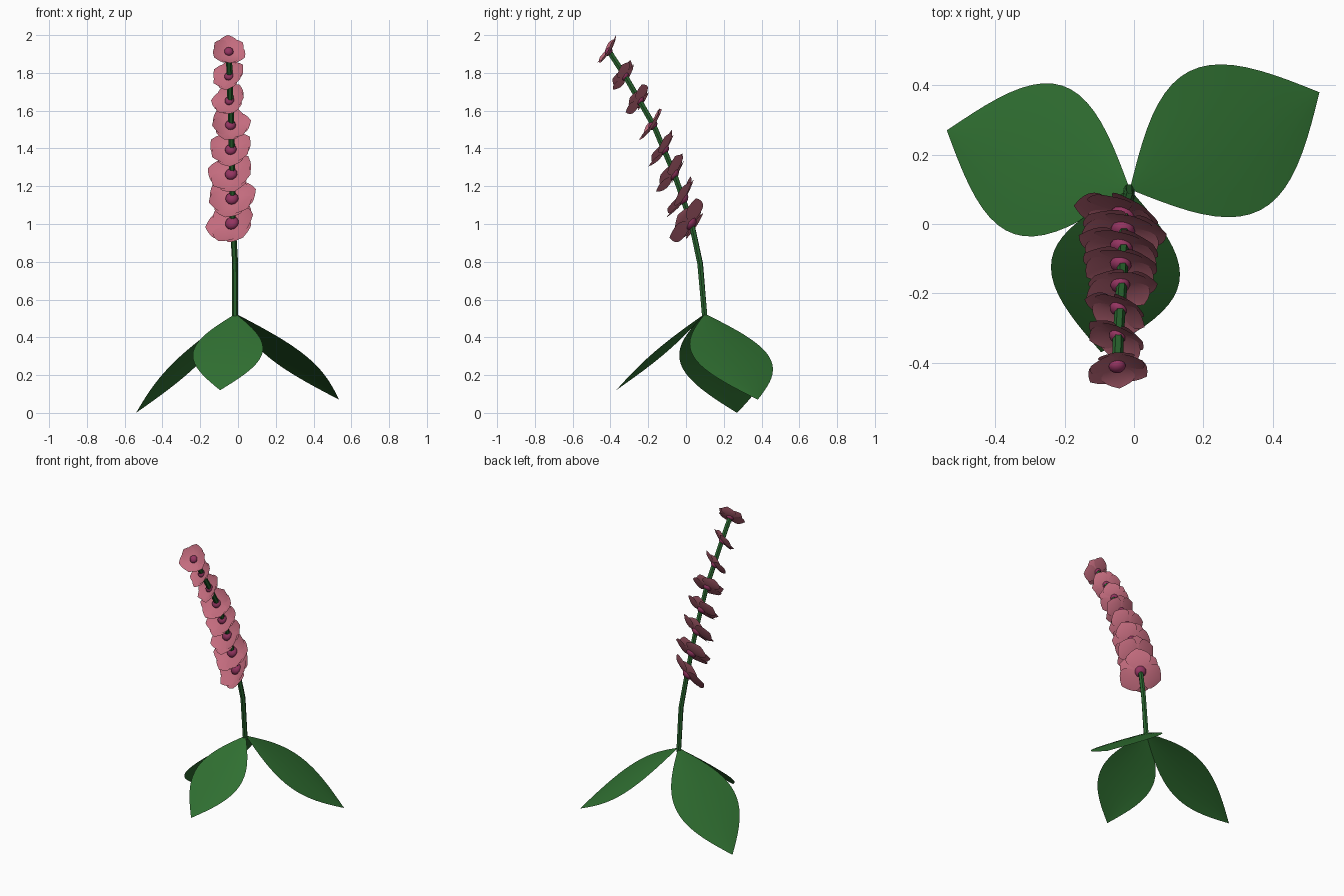
import bpy, bmesh, math
from mathutils import Vector, Matrix

cube = bpy.data.objects.get("Cube")
if cube:
    bpy.data.objects.remove(cube)


def material(name, rgb):
    m = bpy.data.materials.new(name)
    m.use_nodes = True
    m.diffuse_color = (*rgb, 1)
    bsdf = m.node_tree.nodes["Principled BSDF"]
    bsdf.inputs["Base Color"].default_value = (*rgb, 1)
    bsdf.inputs["Roughness"].default_value = 0.8
    return m


LEAF = material("leaf green", (0.03, 0.165, 0.032))
STEM = material("stem green", (0.022, 0.13, 0.028))
PINK = material("petal pink", (0.55, 0.15, 0.21))
MAGENTA = material("flower centre magenta", (0.3, 0.035, 0.12))


def finish(bm, name, mats, smooth=True):
    mesh = bpy.data.meshes.new(name)
    bm.to_mesh(mesh)
    bm.free()
    for m in mats:
        mesh.materials.append(m)
    for p in mesh.polygons:
        p.use_smooth = smooth
    ob = bpy.data.objects.new(name, mesh)
    bpy.context.collection.objects.link(ob)
    return ob


def sheet(bm, point, rows, cols):
    """Grid surface from point(t, s), t in 0..1 and s in -1..1."""
    grid = [[bm.verts.new(point(i / rows, 2 * j / cols - 1)) for j in range(cols + 1)]
            for i in range(rows + 1)]
    for a, b in zip(grid, grid[1:]):
        for j in range(cols):
            bm.faces.new((a[j], b[j], b[j + 1], a[j + 1]))


# Stem: six-sided tube along a bent path
path = [Vector(p) for p in (
    (-0.015, 0.10, 0.50), (-0.015, 0.075, 0.79), (-0.028, 0.03, 1.0),
    (-0.03, -0.06, 1.26), (-0.035, -0.17, 1.52), (-0.045, -0.32, 1.78),
    (-0.048, -0.405, 1.91))]
bm = bmesh.new()
rings = []
for i, p in enumerate(path):
    tangent = path[min(i + 1, len(path) - 1)] - path[max(i - 1, 0)]
    turn = tangent.to_track_quat('Z', 'Y')
    rings.append([bm.verts.new(p + turn @ Vector((
        0.016 * math.cos(k * math.tau / 6), 0.016 * math.sin(k * math.tau / 6), 0)))
        for k in range(6)])
for a, b in zip(rings, rings[1:]):
    for k in range(6):
        n = (k + 1) % 6
        bm.faces.new((a[k], a[n], b[n], b[k]))
bm.faces.new(rings[0][::-1])
bm.faces.new(rings[-1])
finish(bm, "stem", [STEM], smooth=False)

# Leaves: broad pointed blades sloping down from the stem base
base = Vector((-0.012, 0.10, 0.525))


def leaf(name, tip, half_width):
    axis = Vector(tip) - base
    side = Vector((-axis.y, axis.x, 0)).normalized()
    up = axis.cross(side).normalized()

    def point(t, s):
        w = math.sin(math.pi * t)
        return base + axis * t + side * (s * w * half_width) + up * (0.012 * w * (1 - s * s))

    bm = bmesh.new()
    sheet(bm, point, 20, 6)
    bmesh.ops.remove_doubles(bm, verts=bm.verts, dist=0.0005)
    finish(bm, name, [LEAF])


leaf("front_leaf", (-0.095, -0.37, 0.12), 0.187)
leaf("left_leaf", (0.535, 0.38, 0.07), 0.225)
leaf("right_leaf", (-0.54, 0.27, 0.0), 0.225)


# Flowers: three outer and three inner cupped petals around a flattened bud
def flower(name, centre, normal, radius, spin):
    bm = bmesh.new()
    for k in range(6):
        inner = k % 2
        length = radius * (0.92 if inner else 1)
        angle = math.radians(spin + 60 * k)
        out = Vector((math.cos(angle), math.sin(angle), 0))
        side = Vector((-out.y, out.x, 0))

        def point(t, s):
            w = 0.56 * math.sin(math.pi * t ** 1.2) ** 0.85 if 0 < t < 1 else 0
            lift = 0.22 * t * t + 0.05 * inner * t + 0.06 * w * s * s
            return out * (length * t) + side * (length * w * s) + Vector((0, 0, radius * lift))

        sheet(bm, point, 10, 6)
    bmesh.ops.remove_doubles(bm, verts=bm.verts, dist=0.0003)
    petals = len(bm.faces)
    bmesh.ops.create_uvsphere(
        bm, u_segments=12, v_segments=8, radius=radius * 0.26,
        matrix=Matrix.Translation((0, 0, radius * 0.06)) @ Matrix.Diagonal((1, 1, 0.75, 1)))
    bm.faces.ensure_lookup_table()
    for f in bm.faces[petals:]:
        f.material_index = 1
    turn = Vector(normal).to_track_quat('Z', 'Y').to_matrix().to_4x4()
    bm.transform(Matrix.Translation(centre) @ turn)
    finish(bm, name, [PINK, MAGENTA])


# y, sideways facing, radius and spin of each flower, from the lowest up
spike = [
    (0.03, -0.40, 0.145, 75), (-0.01, -0.12, 0.135, 20),
    (-0.06, -0.25, 0.13, 50), (-0.11, -0.15, 0.12, 35),
    (-0.17, 0.05, 0.11, 10), (-0.24, -0.38, 0.10, 65),
    (-0.32, -0.38, 0.095, 40), (-0.405, 0.08, 0.095, 90)]
for i, (y, facing, radius, spin) in enumerate(spike):
    centre = Vector((-0.028 - 0.003 * i, y, 1.0 + 0.13 * i))
    flower(f"flower_{i + 1}", centre, (facing, -0.78, 0.52), radius, spin)
